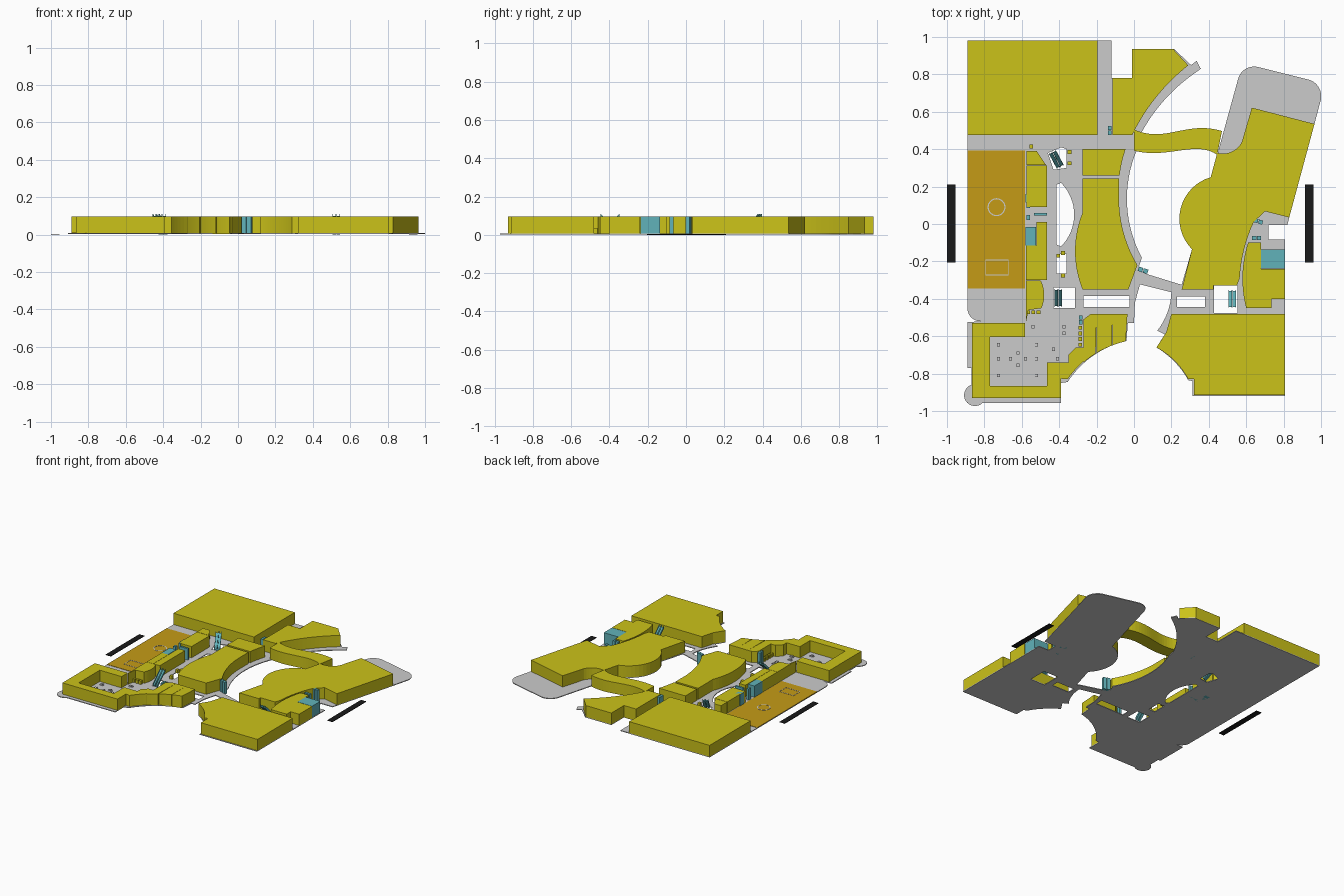
import bpy, bmesh, math
from mathutils import Vector, Matrix
from mathutils.geometry import interpolate_bezier

BASE, TOP = 0.008, 0.096


def material(name, rgb):
    m = bpy.data.materials.new(name)
    m.diffuse_color = (*rgb, 1)
    return m


YELLOW = material("shop_yellow", (0.6, 0.54, 0.01))
ORANGE = material("parking_orange", (0.56, 0.33, 0.008))
TEAL = material("lift_teal", (0.12, 0.45, 0.49))
BLACK = material("sign_black", (0.01, 0.01, 0.01))


def arc(a, b, c, n=16):
    """Points of the circular arc from a through b to c."""
    (ax, ay), (bx, by), (cx, cy) = a, b, c
    d = 2 * (ax * (by - cy) + bx * (cy - ay) + cx * (ay - by))
    A, B, C = ax * ax + ay * ay, bx * bx + by * by, cx * cx + cy * cy
    ux = (A * (by - cy) + B * (cy - ay) + C * (ay - by)) / d
    uy = (A * (cx - bx) + B * (ax - cx) + C * (bx - ax)) / d
    t = [math.atan2(p[1] - uy, p[0] - ux) for p in (a, b, c)]
    tau, r = 2 * math.pi, math.hypot(ax - ux, ay - uy)
    sweep = (t[2] - t[0]) % tau
    if (t[1] - t[0]) % tau > sweep:
        sweep -= tau
    return [(ux + r * math.cos(t[0] + sweep * i / n), uy + r * math.sin(t[0] + sweep * i / n)) for i in range(n + 1)]


def wave(a, h1, h2, b):
    return [tuple(p) for p in interpolate_bezier(Vector(a), Vector(h1), Vector(h2), Vector(b), 20)]


def rect(x0, x1, y0, y1):
    return [(x0, y0), (x1, y0), (x1, y1), (x0, y1)]


def plate(name, outline, z0=0.004, z1=TOP, mat=YELLOW, holes=()):
    """Extrude a flat outline, with optional holes, between two heights."""
    cu = bpy.data.curves.new(name, 'CURVE')
    cu.dimensions, cu.fill_mode, cu.extrude = '2D', 'BOTH', (z1 - z0) / 2
    for loop in (outline, *holes):
        pts = [p for i, p in enumerate(loop) if math.dist(p, loop[i - 1]) > 1e-4]
        sp = cu.splines.new('POLY')
        sp.points.add(len(pts) - 1)
        for q, p in zip(sp.points, pts):
            q.co = (p[0], p[1], 0, 1)
        sp.use_cyclic_u = True
    tmp = bpy.data.objects.new(name + "_curve", cu)
    bpy.context.collection.objects.link(tmp)
    me = bpy.data.meshes.new_from_object(tmp.evaluated_get(bpy.context.evaluated_depsgraph_get()))
    bpy.data.objects.remove(tmp)
    bm = bmesh.new()
    bm.from_mesh(me)
    bmesh.ops.translate(bm, vec=(0, 0, (z0 + z1) / 2), verts=bm.verts)
    bmesh.ops.remove_doubles(bm, verts=bm.verts, dist=1e-5)
    bmesh.ops.recalc_face_normals(bm, faces=bm.faces)
    for f in bm.faces:
        f.smooth = False
    bm.to_mesh(me)
    bm.free()
    me.materials.clear()
    if mat:
        me.materials.append(mat)
    ob = bpy.data.objects.new(name, me)
    bpy.context.collection.objects.link(ob)
    return ob


def box(name, x, y, sx, sy, z0, z1, mat=None, rot=0, rise=0, offset=0):
    """Box, optionally turned and sheared upward along its length."""
    bm = bmesh.new()
    bmesh.ops.create_cube(bm, size=1)
    for v in bm.verts:
        v.co = (v.co.x * sx + offset, v.co.y * sy, (z0 if v.co.z < 0 else z1) + (rise if v.co.y > 0 else 0))
    me = bpy.data.meshes.new(name)
    bm.to_mesh(me)
    bm.free()
    if mat:
        me.materials.append(mat)
    ob = bpy.data.objects.new(name, me)
    ob.matrix_world = Matrix.Translation((x, y, 0)) @ Matrix.Rotation(math.radians(rot), 4, 'Z')
    bpy.context.collection.objects.link(ob)


# South wing floor with its openings
south = [(-0.89, 0.98), (-0.12, 0.98), (-0.12, 0.78), (-0.01, 0.78), (-0.01, 0.935), (0.215, 0.935), (0.305, 0.85),
         (0.335, 0.872), (0.357, 0.83)]
south += arc((0.33, 0.81), (0.16, 0.66), (0.03, 0.47)) + arc((0.015, 0.395), (-0.037, 0.1), (0.042, -0.18))
south += [(0.025, -0.23), (0.04, -0.26), (0.03, -0.33), (0.005, -0.42), (0, -0.53), (-0.033, -0.53)]
south += arc((-0.04, -0.625), (-0.22, -0.705), (-0.355, -0.845))
south += [(-0.39, -0.85), (-0.39, -0.957), (-0.805, -0.957)] + arc((-0.81, -0.957), (-0.905, -0.935), (-0.87, -0.86))
south += [(-0.87, -0.77), (-0.89, -0.77), (-0.89, -0.525), (-0.82, -0.52)] + arc((-0.82, -0.52), (-0.87, -0.5), (-0.89, -0.45), 8)
crescent = [(-0.415, -0.11), (-0.415, 0.21)] + arc((-0.39, 0.22), (-0.32, 0.05), (-0.39, -0.12))
plate("south_floor", south, 0.002, BASE, None, [
    crescent, rect(-0.27, -0.025, -0.445, -0.385), rect(-0.43, -0.315, -0.45, -0.34),
    rect(-0.415, -0.36, -0.265, -0.16), [(-0.46, 0.38), (-0.43, 0.29), (-0.36, 0.3), (-0.36, 0.4), (-0.39, 0.41)]])

# North wing floor with its openings
north = [(0.555, 0.77), (0.445, 0.37)] + arc((0.41, 0.25), (0.243, 0.04), (0.31, -0.135))
north += [(0.255, -0.325), (0.2, -0.36)] + arc((0.2, -0.36), (0.18, -0.47), (0.125, -0.57), 8) + [(0.165, -0.59)]
north += arc((0.12, -0.66), (0.22, -0.74), (0.29, -0.835)) + [(0.313, -0.84), (0.313, -0.92), (0.808, -0.92)]
north += [(0.808, -0.083), (0.72, -0.083), (0.72, -0.005), (0.82, -0.005), (0.83, 0.035), (0.965, 0.535)]
north += arc((0.995, 0.65), (0.985, 0.735), (0.92, 0.775)) + arc((0.66, 0.84), (0.595, 0.828), (0.555, 0.77))
plate("north_floor", north, 0.002, BASE, None,
      [rect(0.23, 0.38, -0.445, -0.388), rect(0.427, 0.553, -0.475, -0.33)])
plate("lower_walkway", [(0.02, -0.25), (0.07, -0.268), (0.27, -0.33), (0.25, -0.375), (0.2, -0.365), (0.03, -0.322)], 0.002, BASE, None)

# Large south blocks
plate("anchor_store", rect(-0.89, -0.195, 0.475, 0.98))
plate("corner_store", [(-0.115, 0.475), (-0.115, 0.78), (-0.01, 0.78), (-0.01, 0.935), (0.21, 0.935)]
      + arc((0.29, 0.848), (0.12, 0.68), (-0.01, 0.475)))
plate("middle_store_back", [(-0.275, 0.26), (-0.275, 0.4)] + arc((-0.045, 0.4), (-0.065, 0.33), (-0.077, 0.26), 6))
plate("middle_store_strip", rect(-0.275, -0.08, 0.165, 0.243))
plate("middle_store_front", arc((-0.275, -0.35), (-0.315, -0.15), (-0.275, 0.06))
      + [(-0.275, 0.165)] + arc((-0.08, 0.165), (-0.06, -0.03), (0.018, -0.22)) + [(-0.03, -0.35)])

# Curved bridge between the wings
plate("wing_bridge", wave((0, 0.505), (0.17, 0.43), (0.28, 0.555), (0.47, 0.497))
      + wave((0.445, 0.37), (0.33, 0.45), (0.18, 0.345), (0, 0.392)), BASE)

# North wing blocks
plate("north_store", [(0.63, 0.622), (0.58, 0.45)] + arc((0.575, 0.435), (0.53, 0.39), (0.445, 0.38), 8)
      + arc((0.41, 0.25), (0.243, 0.04), (0.31, -0.135))
      + [(0.255, -0.35), (0.425, -0.35), (0.425, -0.33), (0.55, -0.33)]
      + arc((0.565, -0.29), (0.585, -0.15), (0.64, 0.01)) + [(0.70, 0.068), (0.83, 0.035), (0.965, 0.535)])
plate("north_side_store", arc((0.6, -0.45), (0.58, -0.28), (0.61, -0.1)) + [(0.68, -0.1), (0.68, -0.24), (0.808, -0.24),
      (0.808, -0.4), (0.735, -0.4), (0.735, -0.45)])
plate("north_front_store", [(0.2, -0.48), (0.808, -0.48), (0.808, -0.915), (0.32, -0.915), (0.32, -0.83)]
      + arc((0.29, -0.83), (0.22, -0.735), (0.12, -0.66)) + [(0.172, -0.58)])

# Strip of shops beside the parking area
plate("strip_shop_back", [(-0.575, 0.315), (-0.575, 0.39), (-0.52, 0.39), (-0.47, 0.315)])
plate("strip_shop_upper", rect(-0.575, -0.465, 0.09, 0.312))
plate("strip_shop_lower", rect(-0.52, -0.465, -0.3, 0.01))
plate("strip_shop_side", rect(-0.578, -0.522, -0.3, -0.115))
plate("strip_shop_front", [(-0.578, -0.53), (-0.578, -0.302), (-0.5, -0.302)]
      + arc((-0.495, -0.31), (-0.48, -0.38), (-0.495, -0.45), 8) + [(-0.565, -0.46)])

# Food court stalls around the seating
plate("court_back_shop", [(-0.865, -0.605), (-0.865, -0.53), (-0.582, -0.53), (-0.582, -0.605)])
for i in range(5):
    y = -0.605 - i * 0.052
    plate(f"court_side_stall_{i}", rect(-0.865, -0.77, y - 0.052, y))
xs = (-0.865, -0.75, -0.7, -0.64, -0.58, -0.52, -0.465, -0.39)
for i in range(7):
    plate(f"court_front_stall_{i}", rect(xs[i], xs[i + 1], -0.93, -0.865))
plate("court_corner_shop", rect(-0.465, -0.39, -0.866, -0.82))
plate("curved_corner_shop", [(-0.465, -0.82), (-0.465, -0.74), (-0.35, -0.74), (-0.35, -0.7), (-0.31, -0.66), (-0.27, -0.66)]
      + arc((-0.27, -0.735), (-0.315, -0.78), (-0.355, -0.83), 5))
rim = arc((-0.035, -0.625), (-0.2, -0.69), (-0.355, -0.83), 40)
cuts = (-0.27, -0.2, -0.115, -0.035)
for i in range(3):
    a, b = cuts[i], cuts[i + 1]
    curve = [p for p in rim if a <= p[0] <= b]
    left = -0.51 if i == 0 else -0.48
    plate(f"rim_shop_{i}", curve + [(a, curve[-1][1] - 0.003), (a, left), (min(a + 0.04, b), -0.48), (b, -0.48)])

# Parking area with plain markings
plate("parking_area", rect(-0.89, -0.583, -0.345, 0.392), 0.003, 0.0105, ORANGE)
ring = [[(-0.735 + r * math.cos(t * math.pi / 16), 0.09 + r * math.sin(t * math.pi / 16)) for t in range(32)] for r in (0.048, 0.042)]
plate("parking_ring", ring[0], 0.01, 0.012, None, [ring[1]])
plate("parking_frame", rect(-0.795, -0.67, -0.275, -0.19), 0.01, 0.012, None, [rect(-0.791, -0.674, -0.271, -0.194)])

# Blank plates beside each wing
plate("south_side_plate", rect(-1.0, -0.955, -0.205, 0.21), 0, 0.004, BLACK)
plate("north_side_plate", rect(0.915, 0.96, -0.205, 0.21), 0, 0.004, BLACK)

# Lifts and service cores
for i, (x, y, sx, sy, rot) in enumerate([
        (0.743, -0.187, 0.126, 0.1, 0), (-0.552, -0.065, 0.055, 0.1, 0), (-0.56, 0.137, 0.04, 0.045, 0),
        (-0.5, 0.052, 0.07, 0.015, 0), (-0.565, 0.095, 0.02, 0.02, 0), (-0.565, 0.035, 0.02, 0.025, 0),
        (-0.13, 0.513, 0.02, 0.022, 0), (-0.13, 0.488, 0.02, 0.022, 0), (0.035, -0.243, 0.025, 0.024, -17),
        (0.062, -0.252, 0.025, 0.024, -17), (0.652, 0.018, 0.022, 0.022, -17), (0.677, 0.01, 0.022, 0.022, -17),
        (0.643, -0.075, 0.022, 0.02, 0), (0.668, -0.075, 0.022, 0.02, 0), (-0.285, -0.5, 0.02, 0.022, 0),
        (-0.285, -0.525, 0.02, 0.022, 0)]):
    box(f"lift_core_{i}", x, y, sx, sy, 0.002, TOP, TEAL, rot)

# Escalators: pairs of sloping lanes with handrails
for i, (x, y, rot) in enumerate([(-0.405, -0.395, 0), (0.525, -0.4, 180), (-0.415, 0.345, 28)]):
    for k in (-1, 1):
        box(f"escalator_{i}_lane", x, y, 0.016, 0.085, 0.001, 0.012, TEAL, rot, 0.088, k * 0.011)
        for e in (-1, 1):
            box(f"escalator_{i}_rail", x, y, 0.003, 0.095, 0.001, 0.022, TEAL, rot, 0.088, k * 0.011 + e * 0.0085)

# Kiosks
kiosks = [(-0.55, 0.415), (-0.345, 0.385), (-0.345, 0.325), (-0.405, -0.17), (-0.38, -0.155), (-0.38, -0.275)]
kiosks += [(-0.565 + 0.027 * i, -0.472) for i in range(3)] + [(-0.287, -0.555 - 0.03 * i) for i in range(4)]
for i, (x, y) in enumerate(kiosks):
    box(f"kiosk_{i}", x, y, 0.02, 0.02, BASE, 0.035, YELLOW)

# Court tables with a bench on each side
tables = [(-0.725, -0.645), (-0.725, -0.72), (-0.725, -0.81), (-0.66, -0.72), (-0.62, -0.69), (-0.62, -0.755), (-0.58, -0.72),
          (-0.52, -0.645), (-0.52, -0.72), (-0.52, -0.81), (-0.43, -0.67), (-0.41, -0.72), (-0.54, -0.55), (-0.375, -0.55), (-0.375, -0.585)]
for i, (x, y) in enumerate(tables):
    box(f"table_{i}", x, y, 0.016, 0.018, BASE, 0.018)
    for k in (-1, 1):
        box(f"bench_{i}", x, y, 0.005, 0.016, BASE, 0.013, offset=k * 0.013)
